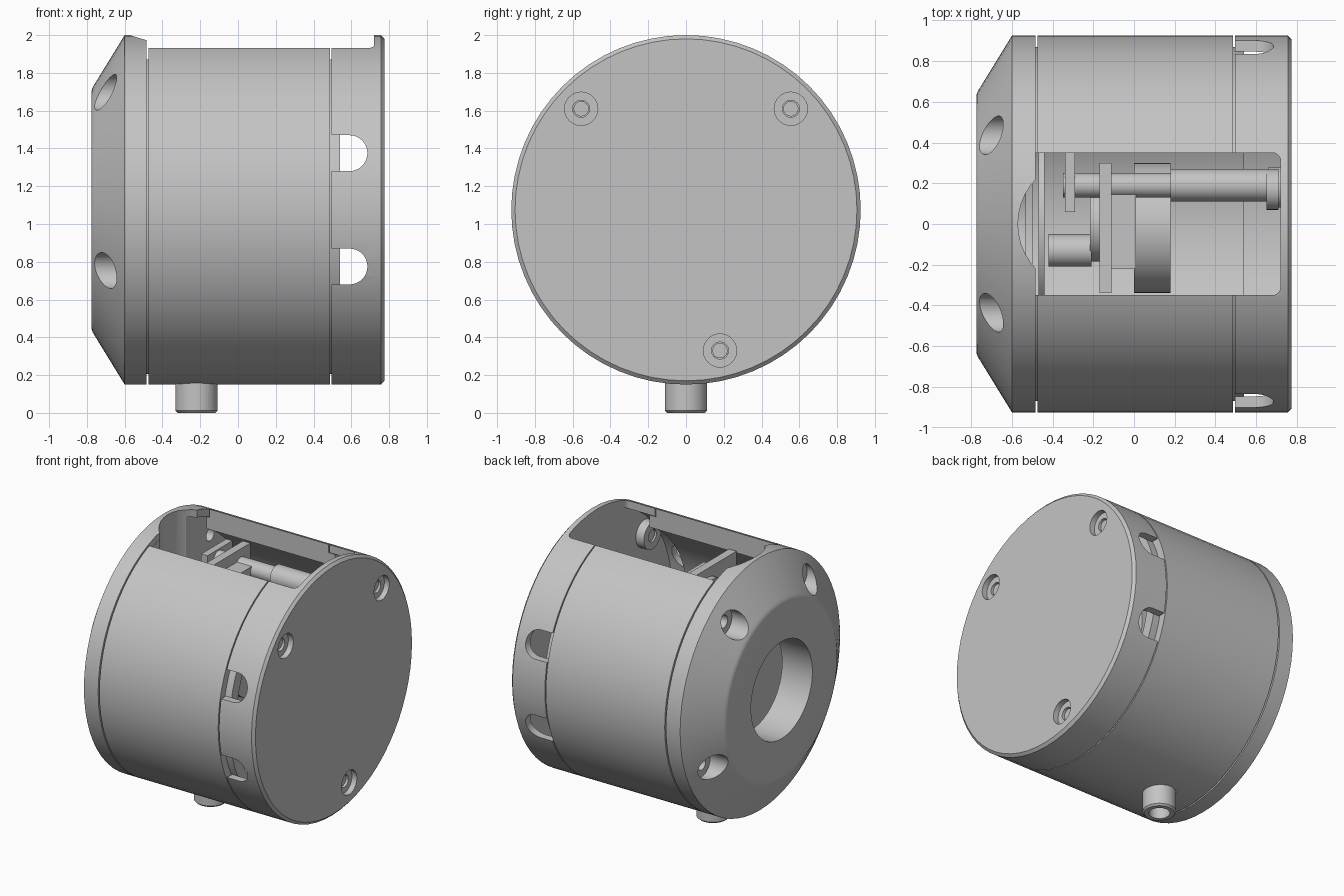
import bpy, bmesh, math
from mathutils import Vector

if "Cube" in bpy.data.objects:
    bpy.data.objects.remove(bpy.data.objects["Cube"], do_unlink=True)

MID = 1.075      # height of the main axis
RAD = 0.925      # outer radius of the housing

grey = bpy.data.materials.new("plain_grey")
grey.use_nodes = True
grey.diffuse_color = (0.55, 0.55, 0.55, 1)
grey.node_tree.nodes["Principled BSDF"].inputs["Base Color"].default_value = (0.55, 0.55, 0.55, 1)


def finish(name, bm):
    bmesh.ops.recalc_face_normals(bm, faces=bm.faces)
    mesh = bpy.data.meshes.new(name)
    bm.to_mesh(mesh)
    bm.free()
    mesh.materials.append(grey)
    obj = bpy.data.objects.new(name, mesh)
    bpy.context.collection.objects.link(obj)
    return obj


def lathe(name, profile, centre=(0, 0, MID), axis="X", segments=64):
    """Turn a closed (along, radius) profile about an axis."""
    bm = bmesh.new()
    rings = []
    for i in range(segments):
        t = math.tau * i / segments
        ring = []
        for a, r in profile:
            u, v = r * math.cos(t), r * math.sin(t)
            p = {"X": (a, u, v), "Y": (u, a, v), "Z": (u, v, a)}[axis]
            ring.append(bm.verts.new(Vector(p) + Vector(centre)))
        rings.append(ring)
    n = len(profile)
    for i in range(segments):
        p, q = rings[i], rings[(i + 1) % segments]
        for j in range(n):
            k = (j + 1) % n
            if profile[j][1] or profile[k][1]:
                bm.faces.new((p[j], p[k], q[k], q[j]))
    bmesh.ops.remove_doubles(bm, verts=bm.verts, dist=1e-5)
    return finish(name, bm)


def rod(name, start, end, radius, centre=(0, 0, MID), axis="X"):
    return lathe(name, [(start, 0), (start, radius), (end, radius), (end, 0)], centre, axis, 40)


def box(name, low, high, corner=0):
    bm = bmesh.new()
    bmesh.ops.create_cube(bm, size=1)
    low, high = Vector(low), Vector(high)
    for v in bm.verts:
        v.co = Vector([l + (c + 0.5) * (h - l) for l, c, h in zip(low, v.co, high)])
    if corner:
        upright = [e for e in bm.edges if abs(e.verts[0].co.z - e.verts[1].co.z) > 0.01]
        bmesh.ops.bevel(bm, geom=upright, offset=corner, segments=6, profile=0.5, affect="EDGES")
    return finish(name, bm)


def cut(target, *cutters):
    for c in cutters:
        c.hide_render = True
        mod = target.modifiers.new("cut", "BOOLEAN")
        mod.operation = "DIFFERENCE"
        mod.solver = "EXACT"
        mod.object = c
        bpy.context.view_layer.objects.active = target
        bpy.ops.object.modifier_apply(modifier=mod.name)
        bpy.data.objects.remove(c, do_unlink=True)


# Middle housing with a spigot at each end and an open window on top
body = lathe("main_housing", [(-0.50, 0.79), (-0.50, 0.87), (-0.475, 0.87), (-0.475, RAD),
                              (0.487, RAD), (0.487, 0.87), (0.54, 0.87), (0.54, 0.79)])
cut(body, box("window_cutter", (-0.6, -0.35, 1.5), (0.6, 0.35, 2.2)))

# Conical cap with central bore, scooped top and screw pockets
cone = lathe("conical_cap", [(-0.775, 0.355), (-0.775, 0.63), (-0.771, 0.645), (-0.762, 0.661),
                             (-0.60, RAD), (-0.485, RAD), (-0.485, 0.872), (-0.53, 0.872),
                             (-0.53, 0.355)])
cut(cone, rod("scoop_cutter", 1.2, 2.2, 0.32, (-0.25, 0, 0), "Z"))
for angle in (55, 125, -25, 205):
    t = math.radians(angle)
    spot = (0, 0.76 * math.cos(t), MID + 0.76 * math.sin(t))
    cut(cone, rod("pocket_cutter", -0.9, -0.61, 0.095, spot),
        rod("screw_hole_cutter", -0.7, -0.4, 0.045, spot))

# Flat end cap: chamfered cup with window, side slots and screw pockets
cap = lathe("end_cap", [(0.495, RAD), (0.757, RAD), (0.775, 0.905), (0.775, 0),
                        (0.725, 0), (0.725, 0.872), (0.495, 0.872)])
cut(cap, box("cap_window_cutter", (0.3, -0.35, 1.5), (0.72, 0.35, 2.2), 0.04))
for z in (0.775, 1.375):
    cut(cap, box("slot_cutter", (0.4, -1.2, z - 0.095), (0.59, 1.2, z + 0.095)),
        rod("slot_end_cutter", -1.2, 1.2, 0.095, (0.59, 0, z), "Y"))
for y, z in ((-0.555, 1.61), (0.555, 1.61), (0.18, 0.33)):
    cut(cap, rod("pocket_cutter", 0.7, 0.9, 0.088, (0, y, z)))
    lathe("screw_boss", [(0.66, 0.045), (0.66, 0.1), (0.735, 0.1), (0.735, 0.045)], (0, y, z), "X", 40)
    rod("screw_end", 0.67, 0.72, 0.04, (0, y, z))

# Hollow outlet pipe underneath
lathe("outlet_pipe", [(0, 0.07), (0, 0.1), (0.012, 0.112), (0.25, 0.112), (0.25, 0.07)],
      (-0.22, 0, 0), "Z", 40)

# Mechanism seen through the window
rod("front_bulkhead", -0.47, -0.44, 0.5)
box("centre_partition", (-0.17, -0.34, 0.6), (-0.11, 0.30, 1.8))
box("gear_block", (-0.11, -0.22, 0.9), (0.01, 0.20, 1.72))
rod("drive_motor", 0, 0.18, 0.32, (0, -0.02, 1.2))
box("shaft_bracket", (-0.34, 0.06, 1.3), (-0.29, 0.35, 1.75))
rod("long_shaft", -0.35, 0.2, 0.06, (0, 0.19, 1.68))
rod("shaft_sleeve", 0.18, 0.71, 0.08, (0, 0.19, 1.68))
rod("shaft_collar", 0.65, 0.71, 0.1, (0, 0.17, 1.68))
rod("drive_disc", -0.215, -0.17, 0.185, (0, 0, 1.55))
rod("short_shaft", -0.42, -0.21, 0.08, (0, -0.13, 1.6))

# Smooth round surfaces while keeping crisp edges
bpy.ops.object.select_all(action="DESELECT")
for obj in bpy.context.scene.objects:
    if obj.type == "MESH":
        obj.select_set(True)
        bpy.context.view_layer.objects.active = obj
bpy.ops.object.shade_smooth_by_angle(angle=math.radians(25))
